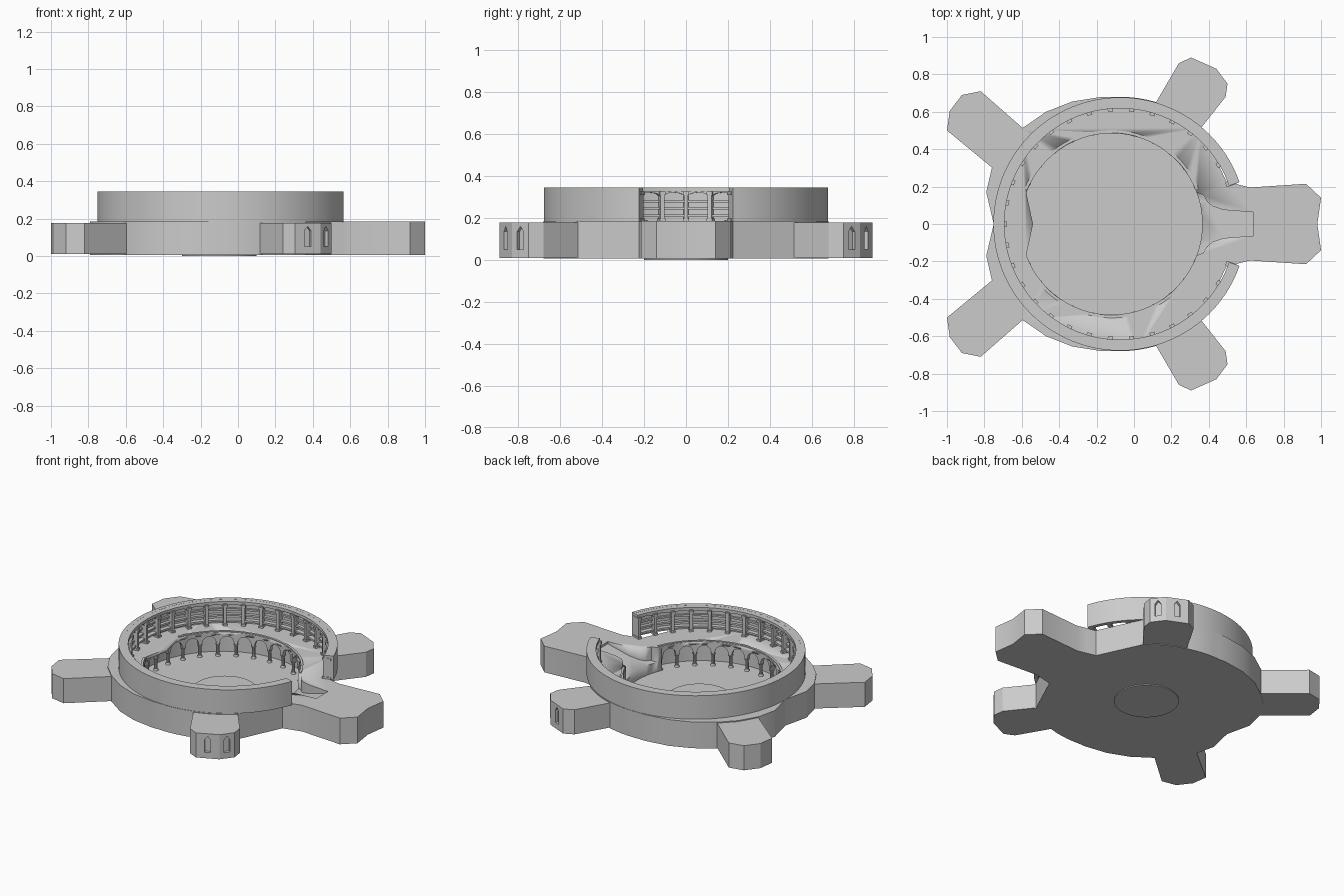
import bpy, bmesh
from math import sin, cos, pi, radians
from mathutils import Vector

if "Cube" in bpy.data.objects:
    bpy.data.objects.remove(bpy.data.objects["Cube"])

RX, PX = -0.075, -0.12          # centres of upper ring and pit (x)


def finish(name, bm, smooth=True):
    bmesh.ops.recalc_face_normals(bm, faces=bm.faces)
    me = bpy.data.meshes.new(name)
    bm.to_mesh(me)
    bm.free()
    ob = bpy.data.objects.new(name, me)
    bpy.context.collection.objects.link(ob)
    if smooth:
        bpy.ops.object.select_all(action='DESELECT')
        ob.select_set(True)
        bpy.context.view_layer.objects.active = ob
        bpy.ops.object.shade_smooth_by_angle(angle=radians(25))
    return ob


def loft(bm, lower, upper):
    a = [bm.verts.new(p) for p in lower]
    b = [bm.verts.new(p) for p in upper]
    n = len(a)
    bm.faces.new(a[::-1])
    bm.faces.new(b)
    for i in range(n):
        j = (i + 1) % n
        bm.faces.new((a[i], a[j], b[j], b[i]))


def prism(name, pts, z0, z1, smooth=True):
    bm = bmesh.new()
    loft(bm, [(x, y, z0(x) if callable(z0) else z0) for x, y in pts], [(x, y, z1) for x, y in pts])
    return finish(name, bm, smooth)


def polar(cx, r, deg):
    return (cx + r * cos(radians(deg)), r * sin(radians(deg)))


def arc_block(bm, cx, r0, r1, a0, a1, z0, z1, n):
    """Curved bar of rectangular section; z0 may be a function of the 0..1 position."""
    rows = []
    for i in range(n + 1):
        t = i / n
        a = a0 + (a1 - a0) * t
        zl = z0(t) if callable(z0) else z0
        rows.append([bm.verts.new((*polar(cx, r, a), z))
                     for r, z in ((r0, zl), (r1, zl), (r1, z1), (r0, z1))])
    for p, q in zip(rows, rows[1:]):
        for k in range(4):
            m = (k + 1) % 4
            bm.faces.new((p[k], p[m], q[m], q[k]))
    bm.faces.new(rows[0][::-1])
    bm.faces.new(rows[-1])


def cut(ob, cutter):
    cutter.hide_render = True
    m = ob.modifiers.new("cut", 'BOOLEAN')
    m.operation, m.solver, m.object = 'DIFFERENCE', 'EXACT', cutter
    bpy.ops.object.select_all(action='DESELECT')
    ob.select_set(True)
    bpy.context.view_layer.objects.active = ob
    bpy.ops.object.modifier_apply(modifier=m.name)
    bpy.data.objects.remove(cutter)


# Main body: faceted notched back, round sides, gatehouse on +x
half = [(-.79, .17), (-.76, .30), (-.69, .42), (-.60, .51), (-.47, .60), (-.33, .655), (-.17, .68)]
half += [polar(RX, .68, a) for a in range(94, 49, -4)]
half += [(.36, .515), (.495, .225), (.56, .21), (.62, .195), (.92, .215), (1.0, .14)]
outline = [(-.75, 0)] + half + [(.98, 0)] + [(x, -y) for x, y in reversed(half)]
body = prism("arena_body", outline, 0.006, 0.185)

# Pit opening, notched at the back
pit = [polar(PX, .485, a) for a in range(0, 360, 5) if not 160 < a < 200]
pit.insert(33, (-.54, 0))
cut(body, prism("pit_cutter", pit, 0.02, 0.3))

# Covered gallery behind the arcade
bm = bmesh.new()
arc_block(bm, PX, .40, .56, 24, 336, 0.02, 0.165, 72)
cut(body, finish("gallery_cutter", bm))

# Sloping channel from gatehouse into pit
flare = [(.33, .17), (.37, .155), (.39, .12), (.42, .095), (.48, .075), (.635, .063)]
flare += [(x, -y) for x, y in reversed(flare)]
cut(body, prism("ramp_cutter", flare, lambda x: .08 + .09 * (x - .33) / .305, 0.3))

# Round plate through the floor centre
prism("floor_disc", [polar(-.1, .2, a) for a in range(0, 360, 6)], 0, 0.026)

# Raised lip around the pit
bm = bmesh.new()
arc_block(bm, PX, .487, .502, 22, 158, .18, .19, 40)
arc_block(bm, PX, .487, .502, 202, 338, .18, .19, 40)
finish("pit_lip", bm)

# Arcade: arches and columns around the pit
BAYS = 24
step = 312 / BAYS
bm = bmesh.new()
for i in range(BAYS):
    a = 24 + i * step
    arc_block(bm, PX, .487, .512, a + .08 * step, a + .92 * step,
              lambda t: .105 + .052 * (max(0, 1 - (2 * t - 1) ** 2)) ** .5, .168, 12)
for i in range(BAYS + 1):
    a = 24 + i * step
    arc_block(bm, PX, .486, .514, a - .09 * step, a + .09 * step, .1, .168, 1)
finish("arcade_arches", bm)

bm = bmesh.new()
for i in range(BAYS + 1):
    x, y = polar(PX, .5, 24 + i * step)
    for r0, r1, z0, z1 in ((.017, .013, .018, .032), (.011, .01, .032, .09), (.011, .018, .09, .104)):
        ring = [(cos(k * pi / 5), sin(k * pi / 5)) for k in range(10)]
        loft(bm, [(x + r0 * c, y + r0 * s, z0) for c, s in ring],
             [(x + r1 * c, y + r1 * s, z1) for c, s in ring])
finish("arcade_columns", bm)

# Upper ring: outer wall, cap, pilasters and rails, open toward the gate
A0, A1 = 19.3, 340.7
bm = bmesh.new()
arc_block(bm, RX, .652, .677, A0, A1, .183, .345, 110)
finish("upper_wall", bm)
bm = bmesh.new()
arc_block(bm, RX, .618, .66, A0, A1, .325, .3445, 110)
finish("upper_cap", bm)

N = 30
pitch = (A1 - A0 - 2) / N
bm = bmesh.new()
for i in range(N + 1):
    a = A0 + 1 + i * pitch
    arc_block(bm, RX, .61, .66, a - .95, a + .95, .183, .33, 1)
    arc_block(bm, RX, .604, .66, a - 1.3, a + 1.3, .183, .197, 1)
    arc_block(bm, RX, .604, .66, a - 1.3, a + 1.3, .31, .327, 1)
finish("upper_pilasters", bm, False)

bm = bmesh.new()
for z, r in ((.205, .622), (.24, .63), (.275, .638)):
    arc_block(bm, RX, r, .66, A0 + .5, A1 - .5, z, z + .012, 110)
finish("upper_rails", bm)

# Shallow arches at the top of each upper bay
bm = bmesh.new()
for i in range(N):
    a = A0 + 1 + i * pitch
    arc_block(bm, RX, .625, .66, a + .9, a + pitch - .9,
              lambda t: .305 + .016 * (max(0, 1 - (2 * t - 1) ** 2)) ** .5, .328, 8)
finish("upper_bay_arches", bm)

# Four projecting towers; the two near the gate have pointed windows
rear = [(-.58, .50), (-.82, .71), (-.92, .69), (-.985, .605), (-1.0, .50), (-.745, .29)]
front = [(.10, .62), (.24, .86), (.305, .89), (.44, .83), (.50, .75), (.49, .68), (.34, .49)]


def window_cutter(p, q):
    p, q = Vector((*p, 0)), Vector((*q, 0))
    u = (q - p).normalized()
    mid = (p + q) / 2
    out = u.cross(Vector((0, 0, 1)))
    prof = [(-.019, .05), (.019, .05), (.019, .135), (0, .16), (-.019, .135)]
    b = bmesh.new()
    loft(b, *[[mid + u * s + out * d + Vector((0, 0, z)) for s, z in prof] for d in (-.02, .02)])
    return finish("window_cutter", b, False)


for side, label in ((1, "back"), (-1, "front")):
    prism(label + "_left_tower", [(x, side * y) for x, y in rear], .01, .178, False)
    pts = [(x, side * y) for x, y in front]
    tower = prism(label + "_right_tower", pts, .01, .178, False)
    for k in (2, 3):
        cut(tower, window_cutter(pts[k], pts[k + 1]))
